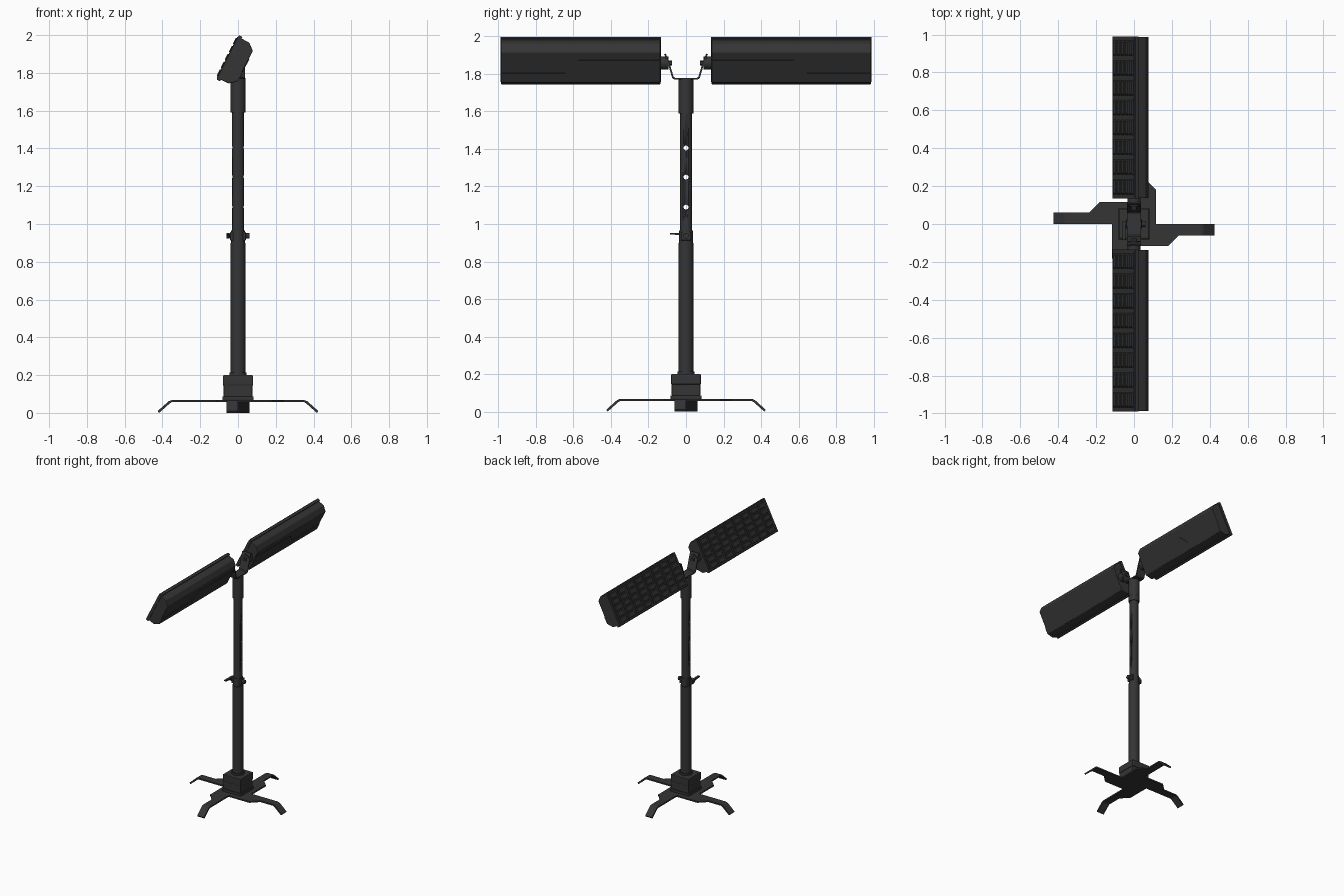
import bpy, bmesh
from math import radians, pi
from mathutils import Matrix, Vector

if "Cube" in bpy.data.objects:
    bpy.data.objects.remove(bpy.data.objects["Cube"])

dark = bpy.data.materials.new("dark_metal")
dark.diffuse_color = (0.035, 0.035, 0.035, 1)
dark.use_nodes = True
dark.node_tree.nodes["Principled BSDF"].inputs["Base Color"].default_value = dark.diffuse_color


def finish(name, bm, smooth=False, bevel=0):
    bmesh.ops.recalc_face_normals(bm, faces=bm.faces)
    me = bpy.data.meshes.new(name)
    bm.to_mesh(me)
    bm.free()
    ob = bpy.data.objects.new(name, me)
    bpy.context.collection.objects.link(ob)
    me.materials.append(dark)
    bpy.ops.object.select_all(action='DESELECT')
    ob.select_set(True)
    bpy.context.view_layer.objects.active = ob
    if bevel:
        m = ob.modifiers.new("bevel", 'BEVEL')
        m.width, m.segments, m.limit_method = bevel, 2, 'ANGLE'
    if smooth:
        bpy.ops.object.shade_smooth_by_angle(angle=radians(35))
    return ob


def add_box(bm, c, s, m=Matrix()):
    bmesh.ops.create_cube(bm, size=1, matrix=m @ Matrix.Translation(c) @ Matrix.Diagonal((*s, 1)))


def box(name, c, s, bevel=0):
    bm = bmesh.new()
    add_box(bm, c, s)
    return finish(name, bm, bevel=bevel)


def rod(name, a, b, r, seg=32):
    a, b = Vector(a), Vector(b)
    rot = (b - a).to_track_quat('Z', 'Y').to_matrix().to_4x4()
    bm = bmesh.new()
    bmesh.ops.create_cone(bm, cap_ends=True, segments=seg, radius1=r, radius2=r,
                          depth=(b - a).length, matrix=Matrix.Translation((a + b) / 2) @ rot)
    return finish(name, bm, True)


def add_prism(bm, pts, vec):
    # extrude a closed outline along a vector
    f = bm.faces.new([bm.verts.new(p) for p in pts])
    r = bmesh.ops.extrude_face_region(bm, geom=[f])
    bmesh.ops.translate(bm, vec=vec, verts=[v for v in r['geom'] if isinstance(v, bmesh.types.BMVert)])


def prism(name, pts, vec, bevel=0):
    bm = bmesh.new()
    add_prism(bm, pts, Vector(vec))
    return finish(name, bm, bevel=bevel)


# four pinwheel legs: distance out, width, height of the top
stations = [(0, .117, .068), (.18, .117, .068), (.238, .06, .068),
            (.35, .06, .068), (.367, .06, .062), (.425, .06, .010)]
for i in range(4):
    bm = bmesh.new()
    rings = []
    for u, w, z in stations:
        low = z - .011
        ub = u - (.007 if u > .36 else 0)
        rings.append([bm.verts.new(p) for p in
                      ((u, 0, z), (u, -w, z), (ub, -w, max(low, 0)), (ub, 0, max(low, 0)))])
    for a, b in zip(rings, rings[1:]):
        for k in range(4):
            bm.faces.new((a[k], a[(k + 1) % 4], b[(k + 1) % 4], b[k]))
    bm.faces.new(rings[0])
    bm.faces.new(rings[-1])
    bm.transform(Matrix.Rotation(i * pi / 2, 4, 'Z'))
    finish("leg_%d" % (i + 1), bm)

# base block and telescopic pole
box("base_plate", (0, 0, .077), (.164, .164, .02), .003)
box("base_block", (0, 0, .143), (.152, .152, .116), .004)
box("base_cap", (0, 0, .172), (.16, .16, .055), .006)
rod("base_collar", (0, 0, .195), (0, 0, .215), .046)
rod("lower_pole", (0, 0, .2), (0, 0, .9), .039)
rod("clamp_collar", (0, 0, .9), (0, 0, .965), .036)
upper = rod("upper_pole", (0, 0, .93), (0, 0, 1.62), .0325)
for z in (1.09, 1.25, 1.405):
    cutter = rod("hole_cutter", (-.1, 0, z), (.1, 0, z), .013, 20)
    cutter.hide_render = True
    bpy.context.view_layer.objects.active = upper
    m = upper.modifiers.new("hole", 'BOOLEAN')
    m.operation, m.object, m.solver = 'DIFFERENCE', cutter, 'EXACT'
    bpy.ops.object.modifier_apply(modifier=m.name)
    bpy.data.objects.remove(cutter)
rod("head_sleeve_ring", (0, 0, 1.59), (0, 0, 1.635), .039)
rod("head_sleeve", (0, 0, 1.635), (0, 0, 1.772), .040)

# clamp pin, knob and lever
box("clamp_block", (0, 0, .935), (.084, .05, .045), .004)
rod("clamp_pin", (-.06, 0, .937), (.048, 0, .937), .012, 20)
rod("clamp_knob", (.04, 0, .937), (.062, 0, .937), .015, 20)
prism("clamp_lever", [(-.062, .014, .922), (-.062, .014, .952), (-.062, -.03, .952),
                      (-.062, -.085, .953), (-.062, -.085, .945), (-.062, -.03, .940),
                      (-.062, -.014, .922)], (.018, 0, 0))

# head bracket bent from flat strip
half = [(.062, 1.769), (.074, 1.779), (.092, 1.84), (.116, 1.905)]
inner = [(.058, 1.779), (.066, 1.785), (.083, 1.842), (.107, 1.909)]
outline = ([(-y, z) for y, z in half[::-1]] + half + inner[::-1] + [(-y, z) for y, z in inner])
prism("head_bracket", [(-.037, y, z) for y, z in outline], (.074, 0, 0))

# lamp frame: local x = depth behind the lens face, z = up the face
tilt = Matrix.Translation((-.055, 0, 1.8825)) @ Matrix.Rotation(radians(27), 4, 'Y')
Y0, Y1 = .134, .99
L = Y1 - Y0
frame = [(0, -.126), (.004, -.131), (.022, -.131), (.022, .131), (.004, .131), (0, .126)]
shell = [(.02, -.122), (.068, -.121), (.104, -.09), (.104, .09), (.068, .121), (.02, .122)]

for side, tag in ((1, "back"), (-1, "front")):
    mir = Matrix.Diagonal((1, side, 1, 1))

    def lamp_part(name, bm, bevel=0):
        bm.transform(mir @ tilt)
        return finish(tag + "_" + name, bm, bevel=bevel)

    bm = bmesh.new()
    add_prism(bm, [(x, Y0, z) for x, z in frame], Vector((0, L, 0)))
    lamp_part("lamp_frame", bm)
    bm = bmesh.new()
    add_prism(bm, [(x, Y0 + .003, z) for x, z in shell], Vector((0, L - .006, 0)))
    lamp_part("lamp_housing", bm, .004)

    # raised cover with a stepped edge on the back of the lamp
    bm = bmesh.new()
    add_prism(bm, [(.102, y, z) for y, z in ((Y0 + .004, -.088), (Y1 - .004, -.088), (Y1 - .004, -.035),
                                             (.645, -.035), (.575, .043), (Y0 + .004, .043))],
              Vector((.005, 0, 0)))
    lamp_part("lamp_cover", bm)

    # grid of lenses: tray columns, each with a row of faceted lenses
    bm = bmesh.new()
    for c in range(8):
        y = Y0 + L / 2 + (c - 3.5) * .1045
        add_box(bm, (-.001, y, 0), (.004, .094, .242))
        for r in range(5):
            z = (r - 2) * .047
            bmesh.ops.create_cone(bm, cap_ends=True, segments=4, radius1=.707, radius2=.56, depth=1,
                                  matrix=Matrix.Translation((-.005, y, z))
                                  @ Matrix.Diagonal((.006, .082, .040, 1))
                                  @ Matrix.Rotation(-pi / 2, 4, 'Y')
                                  @ Matrix.Rotation(pi / 4, 4, 'Z'))
    lamp_part("lens_grid", bm)

    # pivot joining the lamp to the bracket
    rod(tag + "_lamp_pivot", (0, side * .092, 1.858), (0, side * .145, 1.858), .035)
    rod(tag + "_pivot_bolt", (0, side * .075, 1.858), (0, side * .1, 1.858), .014, 6)
